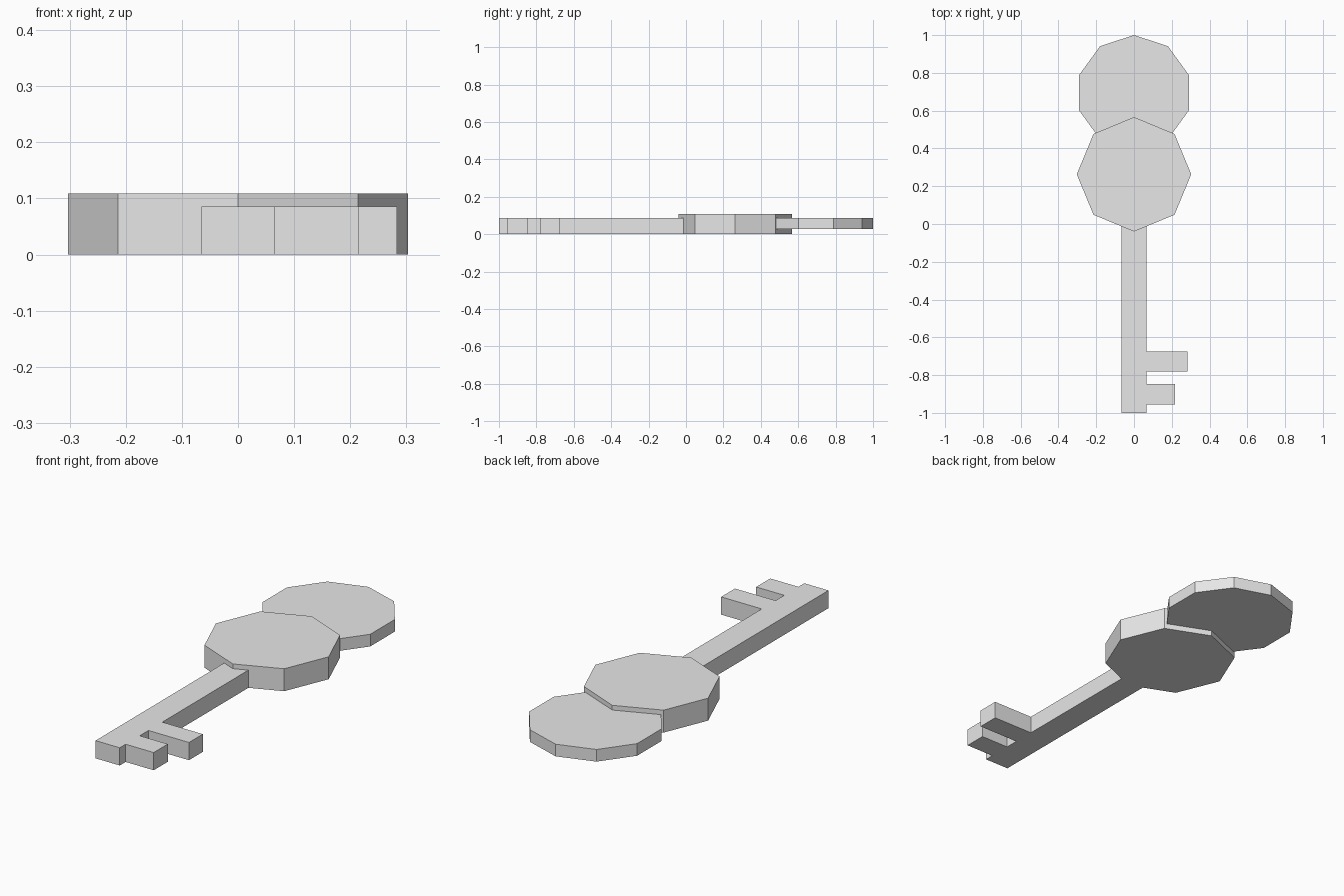
import bpy
from math import cos, sin, pi

if "Cube" in bpy.data.objects:
    bpy.data.objects.remove(bpy.data.objects["Cube"], do_unlink=True)

grey = bpy.data.materials.new("light grey")
grey.use_nodes = True
colour = (0.8, 0.8, 0.8, 1)
grey.diffuse_color = colour
grey.node_tree.nodes["Principled BSDF"].inputs["Base Color"].default_value = colour


def plate(name, outline, z0, z1):
    """Extrude a counter-clockwise outline from z0 to z1."""
    n = len(outline)
    verts = [(x, y, z) for z in (z0, z1) for x, y in outline]
    faces = [tuple(reversed(range(n))), tuple(range(n, 2 * n))]
    faces += [(i, (i + 1) % n, (i + 1) % n + n, i + n) for i in range(n)]
    mesh = bpy.data.meshes.new(name)
    mesh.from_pydata(verts, [], faces)
    mesh.materials.append(grey)
    obj = bpy.data.objects.new(name, mesh)
    bpy.context.collection.objects.link(obj)
    return obj


def polygon(sides, radius, y):
    """Regular polygon with one corner pointing to the back."""
    angles = [pi / 2 + 2 * pi * i / sides for i in range(sides)]
    return [(radius * cos(a), y + radius * sin(a)) for a in angles]


# Bow: thick octagon overlapping a thinner decagon
plate("bow_octagon", polygon(8, 0.303, 0.263), 0, 0.109)
plate("bow_decagon", polygon(10, 0.305, 0.695), 0.027, 0.086)

# Shaft and its two teeth as one outline
half = 0.065
outline = [(-half, -1), (half, -1)]
for y0, y1, tip in ((-0.955, -0.847, 0.216), (-0.78, -0.674, 0.283)):
    outline += [(half, y0), (tip, y0), (tip, y1), (half, y1)]
outline += [(half, 0.05), (-half, 0.05)]
plate("shaft_with_teeth", outline, 0, 0.086)
